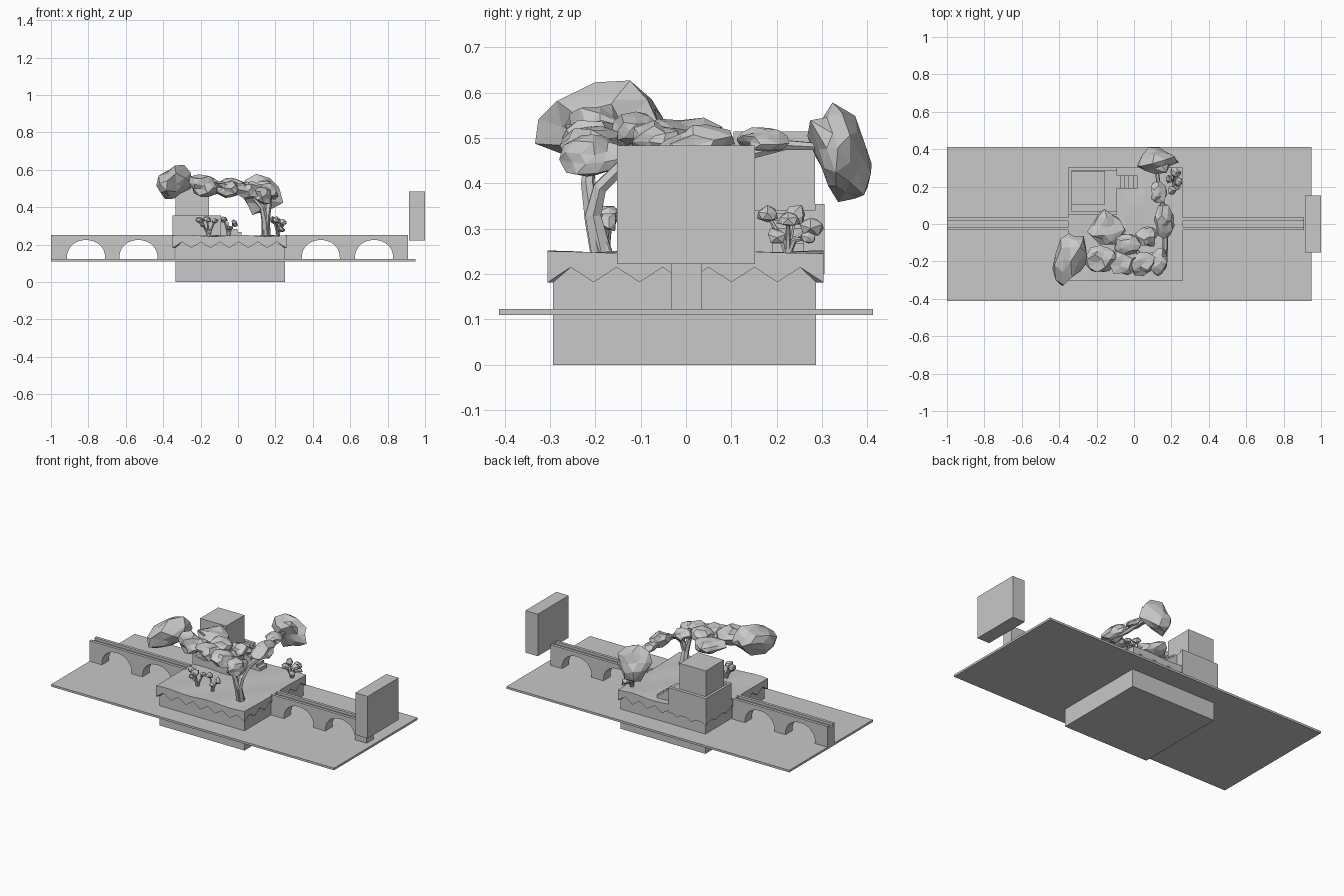
import bpy, bmesh, math, random
from mathutils import Vector, Matrix, Euler

if "Cube" in bpy.data.objects:
    bpy.data.objects.remove(bpy.data.objects["Cube"])

random.seed(4)

# The whole model is one plain grey
GREY = bpy.data.materials.new("plain_grey")
GREY.diffuse_color = (0.58, 0.58, 0.58, 1)
GREY.use_nodes = True
GREY.node_tree.nodes["Principled BSDF"].inputs["Base Color"].default_value = GREY.diffuse_color


def finish(name, bm):
    bmesh.ops.recalc_face_normals(bm, faces=bm.faces)
    me = bpy.data.meshes.new(name)
    bm.to_mesh(me)
    bm.free()
    me.materials.append(GREY)
    ob = bpy.data.objects.new(name, me)
    bpy.context.collection.objects.link(ob)
    return ob


def add_box(bm, x0, x1, y0, y1, z0, z1):
    mx = Matrix.Translation(((x0 + x1) / 2, (y0 + y1) / 2, (z0 + z1) / 2))
    bmesh.ops.create_cube(bm, size=1, matrix=mx @ Matrix.Diagonal((x1 - x0, y1 - y0, z1 - z0, 1)))


def boxes(name, *dims):
    bm = bmesh.new()
    for d in dims:
        add_box(bm, *d)
    return finish(name, bm)


def add_blob(bm, c, r, rot=(0, 0, 0), sub=2, jit=0.3):
    """Crumpled low-poly ball used for all leaf clumps."""
    mx = Matrix.Translation(c) @ Euler(rot).to_matrix().to_4x4() @ Matrix.Diagonal((*r, 1))
    vs = bmesh.ops.create_icosphere(bm, subdivisions=sub, radius=1)["verts"]
    for v in vs:
        v.co = mx @ (v.co * (1 + random.uniform(-jit, jit * 0.5)))


def limb(name, pts):
    """Tapered six-sided branch through (x, y, z, radius) points."""
    cu = bpy.data.curves.new(name, 'CURVE')
    cu.dimensions = '3D'
    cu.bevel_depth = 1
    cu.bevel_resolution = 1
    cu.use_fill_caps = True
    sp = cu.splines.new('POLY')
    sp.points.add(len(pts) - 1)
    for p, (x, y, z, r) in zip(sp.points, pts):
        p.co = (x, y, z, 1)
        p.radius = r
    sp.use_smooth = False
    cu.materials.append(GREY)
    ob = bpy.data.objects.new(name, cu)
    bpy.context.collection.objects.link(ob)
    bpy.ops.object.select_all(action='DESELECT')
    ob.select_set(True)
    bpy.context.view_layer.objects.active = ob
    bpy.ops.object.convert(target='MESH')


# Water sheet and earth block
boxes("water", (-1, 0.95, -0.412, 0.412, 0.11, 0.123))
boxes("earth_block", (-0.335, 0.25, -0.293, 0.287, 0, 0.235))

# Grass cap: gently uneven top, zigzag skirt
X0, X1, Y0, Y1 = -0.35, 0.258, -0.305, 0.303
N = 12
bm = bmesh.new()
grid = [[bm.verts.new((X0 + (X1 - X0) * i / N, Y0 + (Y1 - Y0) * j / N,
                       0.248 + 0.004 * math.sin(i * 1.1) * math.cos(j * 0.8)))
         for j in range(N + 1)] for i in range(N + 1)]
for i in range(N):
    for j in range(N):
        bm.faces.new((grid[i][j], grid[i + 1][j], grid[i + 1][j + 1], grid[i][j + 1]))
ring = ([grid[i][0] for i in range(N)] + [grid[N][j] for j in range(N)]
        + [grid[i][N] for i in range(N, 0, -1)] + [grid[0][j] for j in range(N, 0, -1)])
low = [bm.verts.new((v.co.x, v.co.y, 0.182 if k % 2 == 0 else 0.215)) for k, v in enumerate(ring)]
inner = [bm.verts.new((max(-0.335, min(0.25, v.co.x)), max(-0.293, min(0.287, v.co.y)), v.co.z)) for v in low]
for k in range(len(ring)):
    n = (k + 1) % len(ring)
    bm.faces.new((ring[k], ring[n], low[n], low[k]))
    bm.faces.new((low[k], low[n], inner[n], inner[k]))
finish("grass_cap", bm)


# Arched bridges on both sides
def bridge(name, x0, x1, arches):
    pts = [(x0, 0.236), (x0, 0.12)]
    for a, b in arches:
        for k in range(17):
            t = math.pi * k / 16
            pts.append(((a + b) / 2 - (b - a) / 2 * math.cos(t), 0.12 + 0.105 * abs(math.sin(t)) ** 0.8))
    pts += [(x1, 0.12), (x1, 0.236)]
    bm = bmesh.new()
    f = bm.faces.new([bm.verts.new((x, -0.033, z)) for x, z in pts])
    ext = bmesh.ops.extrude_face_region(bm, geom=[f])["geom"]
    bmesh.ops.translate(bm, vec=(0, 0.068, 0), verts=[e for e in ext if isinstance(e, bmesh.types.BMVert)])
    for y0, y1 in ((-0.033, -0.015), (0.017, 0.035)):
        add_box(bm, x0, x1, y0, y1, 0.234, 0.251)
    finish(name, bm)


bridge("bridge_left", -1, -0.34, [(-0.915, -0.71), (-0.635, -0.43)])
bridge("bridge_right", 0.25, 0.91, [(0.34, 0.545), (0.625, 0.83)])

# Gate slab at the far end
boxes("gate_slab", (0.915, 1.0, -0.152, 0.152, 0.222, 0.484))

# House: terrace, parapets, tower, steps
boxes("terrace", (-0.35, -0.092, 0.05, 0.305, 0.2, 0.34),
      (-0.35, -0.335, 0.05, 0.305, 0.34, 0.355),
      (-0.335, -0.092, 0.05, 0.068, 0.34, 0.355),
      (-0.335, -0.092, 0.285, 0.305, 0.34, 0.355))
boxes("tower", (-0.335, -0.155, 0.105, 0.284, 0.34, 0.515))
boxes("steps", *[(-0.092 + 0.022 * k, -0.07 + 0.022 * k, 0.19, 0.26, 0.245, 0.335 - 0.017 * k)
                 for k in range(5)])

# Large tree: trunk with two arching limbs
limb("trunk_left_limb", [(0.15, -0.185, 0.24, 0.026), (0.145, -0.205, 0.32, 0.019), (0.13, -0.217, 0.4, 0.015),
                         (0.08, -0.21, 0.46, 0.014), (-0.03, -0.19, 0.49, 0.012), (-0.16, -0.17, 0.5, 0.01),
                         (-0.3, -0.17, 0.52, 0.007)])
limb("trunk_back_limb", [(0.15, -0.185, 0.24, 0.026), (0.15, -0.205, 0.33, 0.02), (0.16, -0.19, 0.39, 0.017),
                         (0.165, -0.14, 0.44, 0.016), (0.17, -0.02, 0.46, 0.015), (0.15, 0.12, 0.46, 0.013),
                         (0.13, 0.22, 0.485, 0.012), (0.12, 0.31, 0.48, 0.008)])
limb("middle_branch", [(0.08, -0.21, 0.46, 0.013), (-0.02, -0.11, 0.48, 0.01), (-0.13, -0.02, 0.5, 0.007)])

# Leaf clumps along the limbs
bm = bmesh.new()
for c, r, rot in (
        ((-0.34, -0.175, 0.533), (0.086, 0.155, 0.085), (0.3, -0.45, -0.4)),
        ((0.125, 0.34, 0.462), (0.115, 0.066, 0.108), (0.35, 0.25, 0.1)),
        ((-0.14, -0.02, 0.505), (0.1, 0.1, 0.045), (0, 0.1, 0.5)),
        ((-0.18, -0.19, 0.515), (0.085, 0.075, 0.058), (0, 0.2, 0)),
        ((-0.06, -0.2, 0.5), (0.085, 0.085, 0.045), (0, 0.1, 0.3)),
        ((-0.03, -0.11, 0.515), (0.085, 0.06, 0.04), (0, 0, 0)),
        ((0.05, -0.21, 0.485), (0.075, 0.07, 0.045), (0, 0.2, 0)),
        ((0.13, -0.2, 0.46), (0.06, 0.075, 0.045), (0.1, 0.3, 0)),
        ((0.07, -0.07, 0.5), (0.06, 0.055, 0.038), (0, 0.2, 0)),
        ((0.16, 0.02, 0.48), (0.055, 0.09, 0.045), (0.1, 0.3, 0)),
        ((0.13, 0.17, 0.495), (0.045, 0.06, 0.027), (0, 0.2, 0.3))):
    add_blob(bm, Vector(c), r, rot)
finish("tree_leaves", bm)


# Small bushes: short crooked stems with little leaf tufts
def bush(name, x, y, tufts):
    bm = bmesh.new()
    for k, (dx, dy, z, r) in enumerate(tufts):
        limb(name + "_stem_%d" % k, [(x, y, 0.245, 0.009), (x + dx * 0.3, y + dy * 0.3, 0.275, 0.006),
                                     (x + dx, y + dy, z, 0.004)])
        add_blob(bm, Vector((x + dx, y + dy, z)), (r * 1.15, r * 1.15, r * 0.8), (0, random.random(), 0), 1)
    finish(name + "_leaves", bm)


bush("bush_left", -0.155, -0.175, [(-0.05, 0.01, 0.33, 0.024), (-0.01, -0.01, 0.335, 0.024),
                                  (0.03, 0.01, 0.325, 0.02), (-0.035, -0.015, 0.305, 0.017)])
bush("bush_middle", -0.05, -0.18, [(-0.025, 0.01, 0.335, 0.024), (0.03, 0.01, 0.315, 0.02),
                                  (0, -0.01, 0.29, 0.016)])
bush("bush_back", 0.215, 0.225, [(-0.01, -0.045, 0.33, 0.025), (0.025, 0.0, 0.32, 0.025),
                                (0.0, 0.05, 0.305, 0.028), (-0.025, 0.015, 0.33, 0.024),
                                (0.02, 0.045, 0.28, 0.018), (0.015, -0.025, 0.285, 0.02)])
